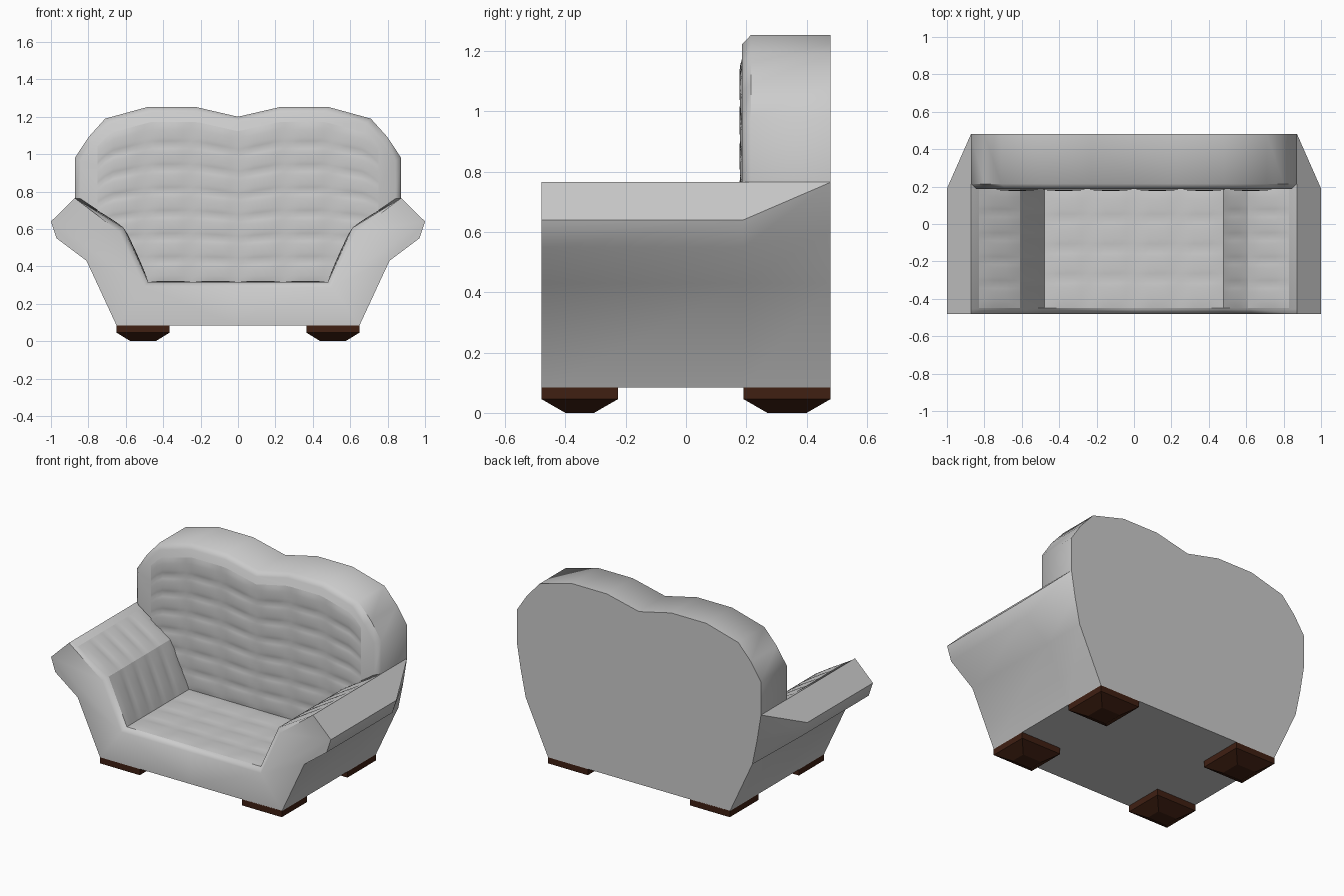
import bpy, bmesh, math
from mathutils import Vector

if "Cube" in bpy.data.objects:
    bpy.data.objects.remove(bpy.data.objects["Cube"])


def finish(name, bm, mat=None, angle=50):
    bmesh.ops.remove_doubles(bm, verts=bm.verts, dist=0.0005)
    bmesh.ops.recalc_face_normals(bm, faces=bm.faces)
    me = bpy.data.meshes.new(name)
    bm.to_mesh(me)
    bm.free()
    ob = bpy.data.objects.new(name, me)
    bpy.context.collection.objects.link(ob)
    if mat:
        me.materials.append(mat)
    if angle:
        bpy.ops.object.select_all(action='DESELECT')
        ob.select_set(True)
        bpy.context.view_layer.objects.active = ob
        bpy.ops.object.shade_smooth_by_angle(angle=math.radians(angle))
    return ob


def mirror(half):
    return half + [(-x, z) for x, z in reversed(half) if x > 0]


def loft(name, sections, cap_end=False, angle=50):
    """Skin mirrored half profiles given as (y, points); the front is capped."""
    bm = bmesh.new()
    rings = [[bm.verts.new((x, y, z)) for x, z in mirror(h)] for y, h in sections]
    for a, b in zip(rings, rings[1:]):
        for i in range(len(a)):
            j = (i + 1) % len(a)
            bm.faces.new((a[i], a[j], b[j], b[i]))
    bm.faces.new(rings[0])
    if cap_end:
        bm.faces.new(rings[-1])
    return finish(name, bm, angle=angle)


def tufted(name, point, normal, cols, rows, depth, flip=1):
    """Pillowed panel: point(u, v) gives the base surface, u and v in 0..1."""
    bm = bmesh.new()
    nu, nv = cols * 6, rows * 6
    grid = []
    for i in range(nu + 1):
        line = []
        for j in range(nv + 1):
            u, v = i / nu, j / nv
            s = abs(math.sin(math.pi * cols * u) * math.sin(math.pi * rows * v))
            p = Vector(point(u, v)) + Vector(normal) * (0.001 + depth * s ** 0.5)
            line.append(bm.verts.new((p.x * flip, p.y, p.z)))
        grid.append(line)
    for i in range(nu):
        for j in range(nv):
            bm.faces.new((grid[i][j], grid[i + 1][j], grid[i + 1][j + 1], grid[i][j + 1]))
    ob = finish(name, bm, angle=60)
    # make the open panel face outward
    if ob.data.polygons[0].normal.dot(Vector((normal[0] * flip, normal[1], normal[2]))) < 0:
        ob.data.flip_normals()
    return ob


# Base with seat and flared arms; arms narrow into the back
outer = [(0, .085), (.65, .085), (.81, .43), (.97, .55), (1, .64), (.872, .765)]
outer_back = [(0, .085), (.65, .085), (.81, .43), (.845, .6), (.872, .765), (.872, .765)]
inner = [(.61, .605), (.48, .315), (0, .315)]
inner_front = [(.635, .585), (.5, .29), (0, .29)]
loft("seat_and_arms", [(-.48, outer + inner_front), (-.455, outer + inner),
                       (.19, outer + inner), (.48, outer_back + inner)])

# Double-humped backrest with a chamfered front rim
hump = [(.872, .765), (.872, .98), (.80, 1.09), (.71, 1.19), (.48, 1.253), (.23, 1.253), (0, 1.2)]
lower = [(0, .315), (.48, .315), (.61, .605)]
rim = [(x * .965, .7 + (z - .7) * .945) for x, z in hump]
loft("backrest", [(.186, lower + rim), (.215, lower + hump), (.48, lower + hump)])

# Flat rear panel closing base and backrest
bm = bmesh.new()
bm.faces.new([bm.verts.new((x, .48, z)) for x, z in mirror(outer_back[:4] + hump)])
rear = finish("rear_panel", bm, angle=0)
if rear.data.polygons[0].normal.y < 0:
    rear.data.flip_normals()


# Tufted padding on backrest, seat and arms
def hump_top(x):
    pts = sorted(rim[2:])
    for (x0, z0), (x1, z1) in zip(pts, pts[1:]):
        if x <= x1:
            return z0 + (z1 - z0) * (x - x0) / (x1 - x0)
    return pts[-1][1]


def back_point(u, v):
    x = (u - .5) * 1.5
    return x, .186, .31 + v * (hump_top(abs(x)) - .05 - .31)


def arm_point(a, b):
    return lambda u, v: (a[0] + (b[0] - a[0]) * v, -.45 + .636 * u, a[1] + (b[1] - a[1]) * v)


tufted("back_padding", back_point, (0, -1, 0), 6, 7, .008)
tufted("seat_padding", lambda u, v: (-.48 + .96 * u, -.45 + .636 * v, .315), (0, 0, 1), 4, 4, .006)
for side, s in (("right", 1), ("left", -1)):
    tufted(side + "_arm_upper_padding", arm_point(inner[0], (.83, .74)), (-.52, 0, .85), 5, 1, .006, s)
    tufted(side + "_arm_lower_padding", arm_point(inner[1], inner[0]), (-.91, 0, .41), 5, 1, .006, s)

# Tapered dark wood feet
wood = bpy.data.materials.new("dark_wood")
wood.diffuse_color = (.05, .014, .006, 1)
wood.use_nodes = True
wood.node_tree.nodes["Principled BSDF"].inputs["Base Color"].default_value = wood.diffuse_color
for side, s in (("right", 1), ("left", -1)):
    for end, y0, y1 in (("front", -.48, -.225), ("back", .19, .48)):
        bm = bmesh.new()
        rings = []
        for z, dx, dy in ((.088, 0, 0), (.046, 0, 0), (0, .075, .08)):
            xa, xb, ya, yb = .365 + dx, .65 - dx, y0 + dy, y1 - dy
            rings.append([bm.verts.new((x * s, y, z)) for x, y in
                          ((xa, ya), (xb, ya), (xb, yb), (xa, yb))])
        for a, b in zip(rings, rings[1:]):
            for i in range(4):
                j = (i + 1) % 4
                bm.faces.new((a[i], a[j], b[j], b[i]))
        bm.faces.new(rings[0])
        bm.faces.new(rings[-1])
        finish(f"{end}_{side}_foot", bm, wood, 0)
